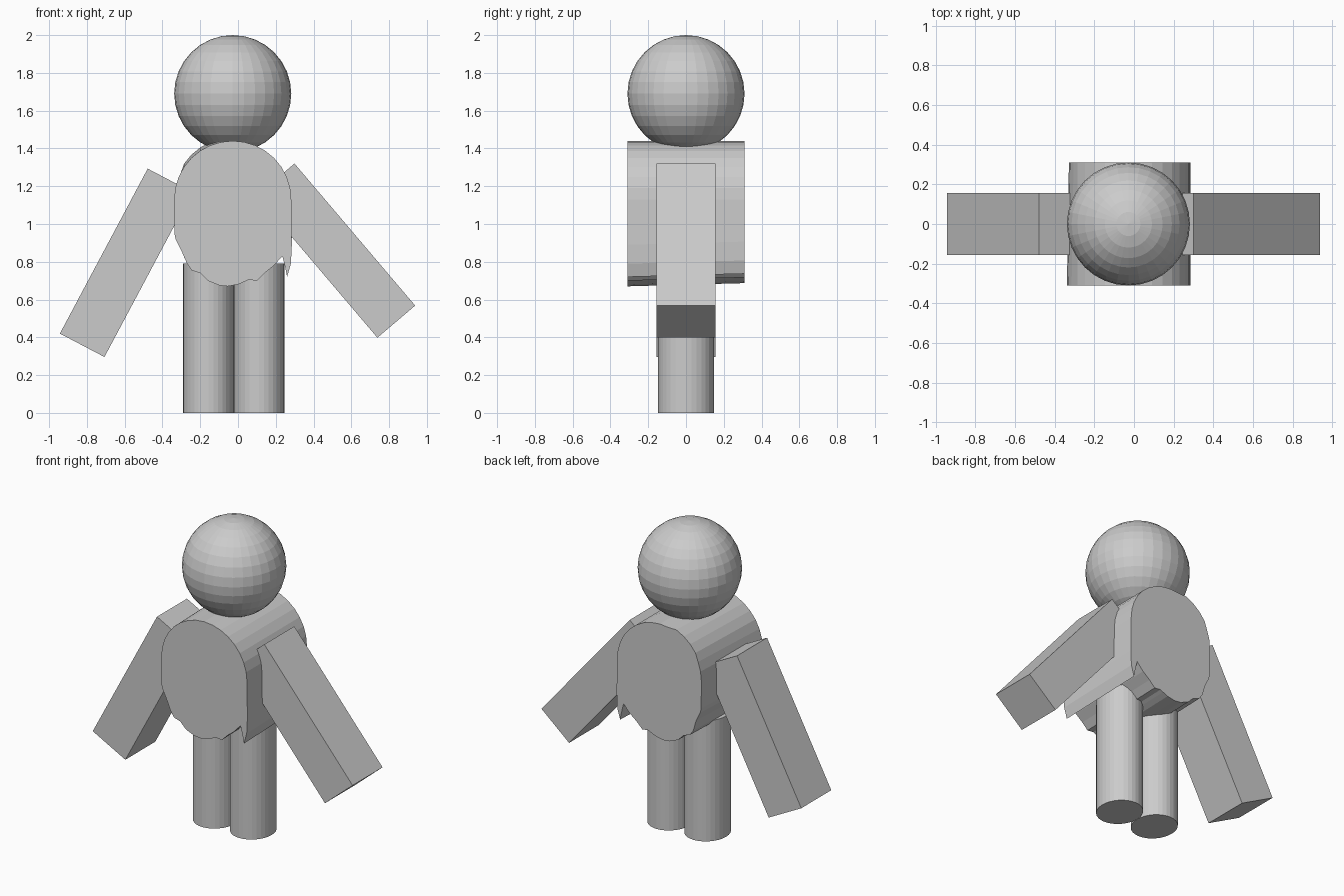
import bpy
import bmesh
from math import cos, sin, pi
from mathutils import Vector

default_cube = bpy.data.objects.get("Cube")
if default_cube:
    bpy.data.objects.remove(default_cube, do_unlink=True)

# Single plain grey for the whole figure
GREY = (0.6, 0.6, 0.6, 1)
grey = bpy.data.materials.new("plain_grey")
grey.use_nodes = True
grey.diffuse_color = GREY
grey.node_tree.nodes["Principled BSDF"].inputs["Base Color"].default_value = GREY


def finish(name, bm):
    """Turn a bmesh into a flat shaded grey object."""
    bmesh.ops.recalc_face_normals(bm, faces=bm.faces)
    mesh = bpy.data.meshes.new(name)
    bm.to_mesh(mesh)
    bm.free()
    mesh.materials.append(grey)
    obj = bpy.data.objects.new(name, mesh)
    bpy.context.scene.collection.objects.link(obj)
    return obj


def prism(name, outline, half_depth, reshape_back=None):
    """Extrude an (x, z) outline from front to back, optionally adjusting the back."""
    bm = bmesh.new()
    front = bm.faces.new([bm.verts.new((x, -half_depth, z)) for x, z in outline])
    extruded = bmesh.ops.extrude_face_region(bm, geom=[front], use_keep_orig=True)["geom"]
    for vert in extruded:
        if isinstance(vert, bmesh.types.BMVert):
            vert.co.y = half_depth
            if reshape_back:
                reshape_back(vert.co)
    return finish(name, bm)


# Head: faceted ball
CENTRE_X, RADIUS = -0.028, 0.31
bm = bmesh.new()
bmesh.ops.create_uvsphere(bm, u_segments=32, v_segments=16, radius=RADIUS)
head = finish("head", bm)
head.location = (CENTRE_X, 0, 1.69)

# Torso: round shoulders above a ragged hem
shoulders = [(CENTRE_X + RADIUS * cos(pi * i / 16), 1.13 + RADIUS * sin(pi * i / 16))
             for i in range(17)]
hem = [(-.337, .95), (-.33, .92), (-.3, .86), (-.27, .79), (-.245, .755),
       (-.2, .74), (-.16, .7), (-.1, .675), (-.055, .67), (0, .68),
       (.035, .695), (.055, .705), (.1, .7), (.14, .74), (.19, .78),
       (.235, .83), (.25, .77), (.26, .72), (.28, .79), (.285, .89)]


def lift_back(co):
    if co.z < 1 or (co.x < -0.06 and co.z < 1.42):
        co.z += 0.017
    if co.x < -0.3:
        co.x += 0.01


prism("torso", shoulders + hem, RADIUS, lift_back)


# Arms: slanted boxes given by shoulder corner, hand corner and width vector
def arm(name, shoulder, hand, across):
    shoulder, hand, across = Vector(shoulder), Vector(hand), Vector(across)
    prism(name, [shoulder, hand, hand + across, shoulder + across], 0.155)


arm("right_arm", (-0.478, 1.293), (-0.943, 0.42), (0.236, -0.124))
arm("left_arm", (0.299, 1.32), (0.938, 0.568), (-0.2, -0.17))

# Legs: slightly oval columns
LEG_HEIGHT = 0.79
for name, x in (("right_leg", -0.157), ("left_leg", 0.111)):
    bm = bmesh.new()
    bmesh.ops.create_cone(bm, cap_ends=True, segments=32, radius1=1, radius2=1, depth=1)
    bmesh.ops.scale(bm, vec=(0.134, 0.147, LEG_HEIGHT), verts=bm.verts)
    leg = finish(name, bm)
    leg.location = (x, 0, LEG_HEIGHT / 2)
